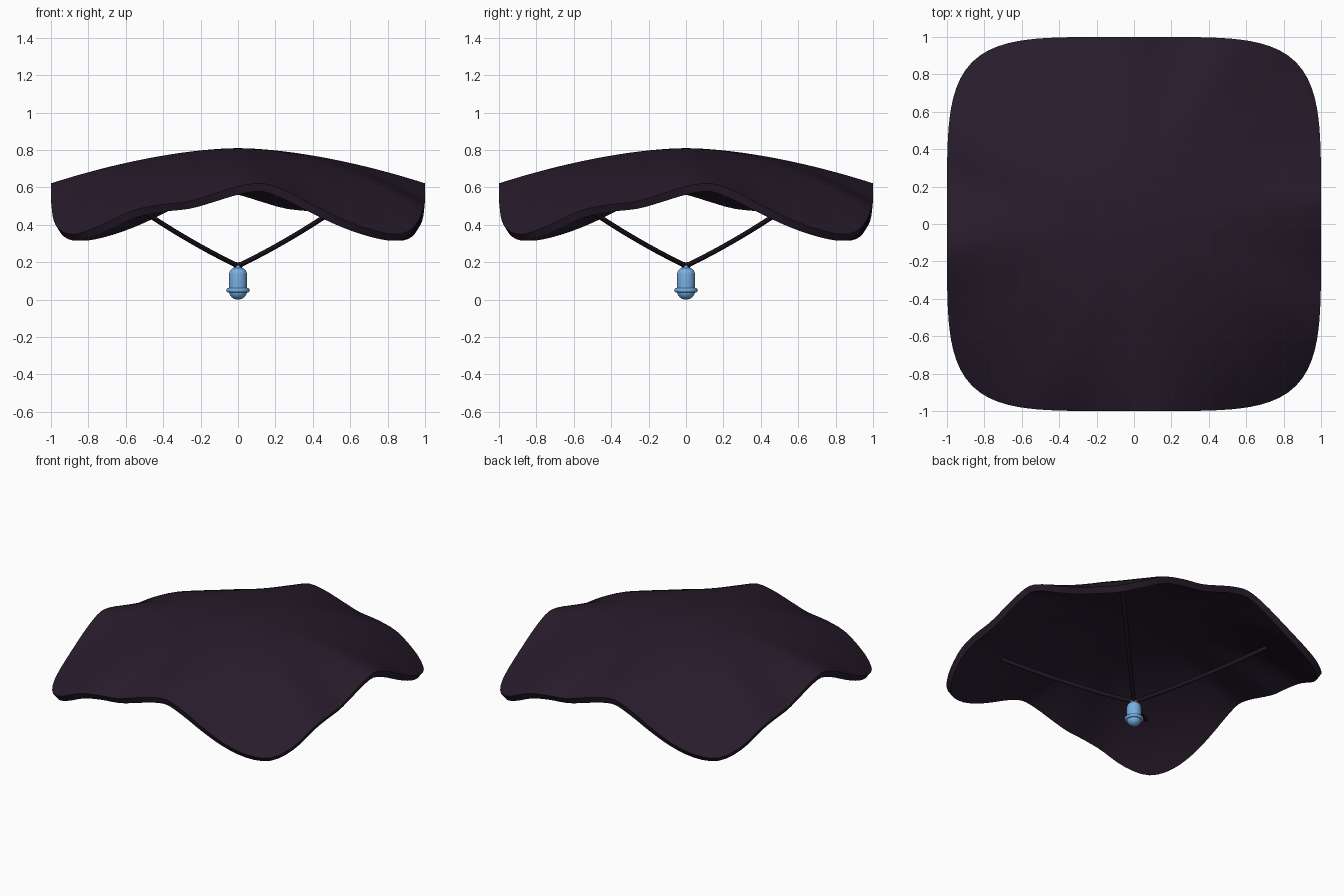
import bpy, bmesh, math
from mathutils import Vector

if "Cube" in bpy.data.objects:
    bpy.data.objects.remove(bpy.data.objects["Cube"])


def material(name, rgb):
    m = bpy.data.materials.new(name)
    m.diffuse_color = (*rgb, 1)
    m.use_nodes = True
    m.node_tree.nodes["Principled BSDF"].inputs["Base Color"].default_value = m.diffuse_color
    return m


CLOTH = material("dark plum cloth", (0.021, 0.0115, 0.025))
CORD = material("near black cord", (0.013, 0.007, 0.014))
BLUE = material("sky blue", (0.19, 0.43, 0.76))


def smooth(ob, angle):
    bpy.ops.object.select_all(action='DESELECT')
    ob.select_set(True)
    bpy.context.view_layer.objects.active = ob
    bpy.ops.object.shade_smooth_by_angle(angle=math.radians(angle))


def add_object(name, bm, mat, angle=40):
    bmesh.ops.recalc_face_normals(bm, faces=bm.faces)
    me = bpy.data.meshes.new(name)
    bm.to_mesh(me)
    bm.free()
    me.materials.append(mat)
    ob = bpy.data.objects.new(name, me)
    bpy.context.collection.objects.link(ob)
    smooth(ob, angle)
    return ob


# Rim height along one side, every 7.5 degrees from corner to corner
RIM = [.35, .40, .475, .508, .525, .565, .605, .622, .575, .50, .425, .37]
POWER = 4.8


def rim_height(a):
    t = (a + math.pi / 4) / math.radians(7.5)
    i = math.floor(t)
    u = t - i
    p0, p1, p2, p3 = (RIM[(i + k) % 12] for k in (-1, 0, 1, 2))
    return p1 + .5 * u * (p2 - p0 + u * (2 * p0 - 5 * p1 + 4 * p2 - p3
                                         + u * (3 * (p1 - p2) + p3 - p0)))


def canopy_point(s, a):
    dx, dy = math.sin(a), -math.cos(a)
    rad = (abs(dx) ** POWER + abs(dy) ** POWER) ** (-1 / POWER)
    r = s * rad
    ripple = rim_height(a) - (.81 - .188 * rad ** 1.7)
    return Vector((dx * r, dy * r, .81 - .188 * r ** 1.7 + ripple * s ** 3))


# Canopy: draped rounded square with a four-fold wavy hem
SEG, RINGS = 144, 24
bm = bmesh.new()
centre = bm.verts.new((0, 0, .81))
rings = [[bm.verts.new(canopy_point(j / RINGS, 2 * math.pi * i / SEG))
          for i in range(SEG)] for j in range(1, RINGS + 1)]
for i in range(SEG):
    k = (i + 1) % SEG
    bm.faces.new((centre, rings[0][i], rings[0][k]))
    for lo, hi in zip(rings, rings[1:]):
        bm.faces.new((lo[i], hi[i], hi[k], lo[k]))
canopy = add_object("canopy", bm, CLOTH)
if canopy.data.polygons[0].normal.z < 0:
    canopy.data.flip_normals()
solid = canopy.modifiers.new("thickness", 'SOLIDIFY')
solid.thickness = .045
solid.offset = -1
bpy.ops.object.modifier_apply(modifier=solid.name)
smooth(canopy, 40)


# Cords: four slightly sagging lines to the canopy corners
def cord(name, a):
    end = canopy_point(.71, a) - Vector((0, 0, .045))
    start = Vector((0, 0, .18))
    side = Vector((math.cos(a), math.sin(a), 0))
    up = (end - start).normalized().cross(side)
    bm = bmesh.new()
    loops = []
    for j in range(13):
        t = j / 12
        c = start.lerp(end, t) - Vector((0, 0, .07 * t * (1 - t)))
        loops.append([bm.verts.new(c + .014 * (side * math.cos(q * math.pi / 4)
                                               + up * math.sin(q * math.pi / 4)))
                      for q in range(8)])
    for lo, hi in zip(loops, loops[1:]):
        for q in range(8):
            bm.faces.new((lo[q], lo[(q + 1) % 8], hi[(q + 1) % 8], hi[q]))
    bm.faces.new(loops[0])
    bm.faces.new(loops[-1])
    add_object(name, bm, CORD, 60)


for n in range(4):
    cord(f"cord_{n + 1}", math.pi / 4 + n * math.pi / 2)


# Lathe helper for the round parts of the weight
def lathe(name, profile, mat, seg=32):
    bm = bmesh.new()
    verts = [bm.verts.new((r, 0, z)) for r, z in profile]
    edges = [bm.edges.new(p) for p in zip(verts, verts[1:])]
    bmesh.ops.spin(bm, geom=verts + edges, cent=(0, 0, 0), axis=(0, 0, 1),
                   angle=2 * math.pi, steps=seg)
    bmesh.ops.remove_doubles(bm, verts=bm.verts, dist=1e-5)
    return add_object(name, bm, mat)


def arc(r, z, h, a0, a1, n=8):
    return [(r * math.cos(math.radians(a0 + (a1 - a0) * k / n)),
             z + h * math.sin(math.radians(a0 + (a1 - a0) * k / n)))
            for k in range(n + 1)]


# Weight: capsule body, collar ring and top knob
lathe("capsule_body", arc(.048, .045, .045, -90, 0) + arc(.048, .135, .04, 0, 90), BLUE)
lathe("collar_ring", [(.052 + x, z) for x, z in arc(.011, .05, .012, 0, 360, 12)], BLUE)
lathe("top_knob", [(0, .165), (.022, .168), (.024, .178), (.018, .19), (.01, .202), (0, .202)], BLUE)
